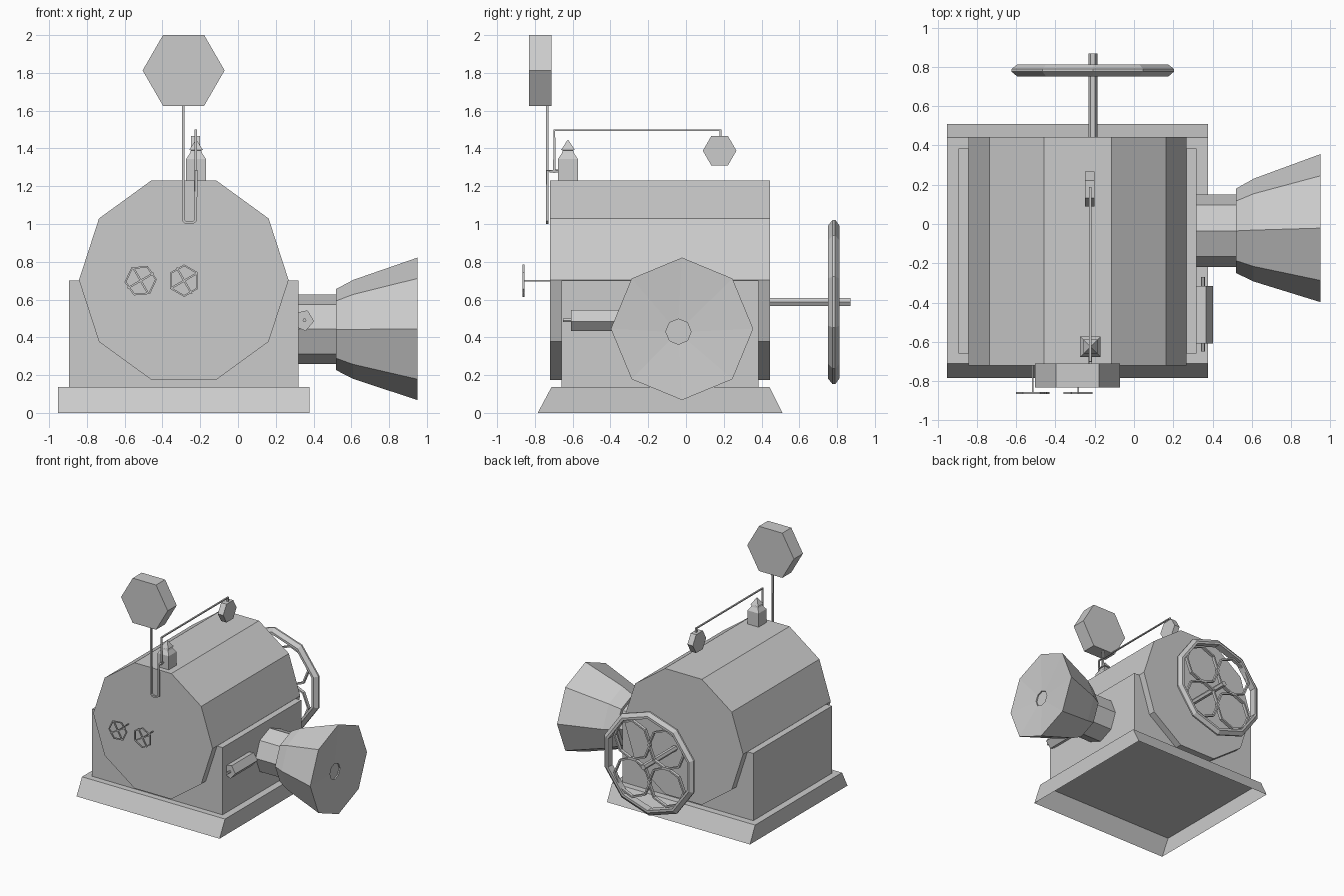
import bpy, bmesh
from math import sin, cos, pi, radians
from mathutils import Vector

if "Cube" in bpy.data.objects:
    bpy.data.objects.remove(bpy.data.objects["Cube"])

# plane axes (u, v) and extrusion axis for each direction
PLANES = {'X': (1, 2, 0), 'Y': (0, 2, 1), 'Z': (0, 1, 2)}


def ring(axis, n, r, centre, w, start=0.0):
    """Regular polygon at position w along the axis."""
    u, v, a = PLANES[axis]
    pts = []
    for i in range(n):
        t = radians(start) + 2 * pi * i / n
        p = Vector()
        p[u], p[v], p[a] = centre[0] + r * cos(t), centre[1] + r * sin(t), w
        pts.append(p)
    return pts


def loft(name, rings, closed=False, first_cap=True):
    """Skin successive rings; caps the ends unless closed on itself."""
    bm = bmesh.new()
    rs = [[bm.verts.new(p) for p in r] for r in rings]
    n = len(rs[0])
    pairs = list(zip(rs, rs[1:])) + ([(rs[-1], rs[0])] if closed else [])
    for a, b in pairs:
        for i in range(n):
            j = (i + 1) % n
            bm.faces.new((a[i], a[j], b[j], b[i]))
    if not closed:
        if first_cap:
            bm.faces.new(rs[0])
        bm.faces.new(rs[-1])
    bmesh.ops.recalc_face_normals(bm, faces=bm.faces)
    me = bpy.data.meshes.new(name)
    bm.to_mesh(me)
    bm.free()
    ob = bpy.data.objects.new(name, me)
    bpy.context.collection.objects.link(ob)
    return ob


def prism(name, axis, n, r, centre, lo, hi, start=0.0):
    return loft(name, [ring(axis, n, r, centre, w, start) for w in (lo, hi)])


def hoop(name, n, r, centre, y, half_r, half_y, start=0.0):
    """Flat polygonal ring of rectangular section facing y."""
    sec = [(-1, -1), (1, -1), (1, 1), (-1, 1)]
    return loft(name, [ring('Y', n, r + a * half_r, centre, y + b * half_y, start)
                       for a, b in sec], True)


def rect(x0, x1, y0, y1, z):
    return [Vector(p) for p in ((x0, y0, z), (x1, y0, z), (x1, y1, z), (x0, y1, z))]


def tube(name, paths, r):
    """Thin square-section rods along one or more paths, as a mesh."""
    cu = bpy.data.curves.new(name, 'CURVE')
    cu.dimensions = '3D'
    cu.bevel_depth, cu.bevel_resolution = r, 0
    cu.use_fill_caps = True
    for pts in paths:
        sp = cu.splines.new('POLY')
        sp.points.add(len(pts) - 1)
        for q, p in zip(sp.points, pts):
            q.co = (*p, 1)
            q.tilt = pi / 4
        sp.use_smooth = False
    ob = bpy.data.objects.new(name, cu)
    bpy.context.collection.objects.link(ob)
    bpy.ops.object.select_all(action='DESELECT')
    ob.select_set(True)
    bpy.context.view_layer.objects.active = ob
    bpy.ops.object.convert(target='MESH')
    return ob


# open-bottomed plinth, sloped at front and back only, and the cradle block
loft("base", [rect(-.952, .378, -.785, .51, 0), rect(-.952, .378, -.712, .442, .137)],
     first_cap=False)
loft("cradle", [rect(-.895, .319, -.66, .385, .137), rect(-.895, .319, -.66, .385, .702)],
     first_cap=False)

# ten-sided boiler
prism("boiler", 'Y', 10, .555, (-.287, .703), -.72, .444)

# octagonal horn with a shallow dished mouth
horn = [(.30, .185, -.035, .443), (.52, .185, -.035, .443), (.52, .215, -.035, .441),
        (.61, .262, -.031, .442), (.95, .377, -.021, .445), (.93, .067, -.04, .43),
        (.92, .067, -.04, .43)]
loft("horn", [ring('X', 8, r, (y, z), x) for x, r, y, z in horn])

# side cylinder and piston rod
prism("side_cylinder", 'Y', 5, .058, (.345, .49), -.61, -.315, -5)
prism("piston_rod", 'Y', 6, .01, (.352, .49), -.65, -.27)

# two small hand wheels on the front
for i, (x, a) in enumerate(((-.515, 5), (-.285, 30))):
    c = (x, .70)
    hoop(f"hand_wheel_rim_{i}", 6, .081, c, -.86, .005, .005, a)
    tube(f"hand_wheel_spokes_{i}",
         [[q, q + 2 * (Vector((x, -.86, .70)) - q)]
          for q in (ring('Y', 1, .08, c, -.86, b)[0] for b in (30, 120))], .007)
    tube(f"hand_wheel_stem_{i}", [[(x, -.865, .70), (x, -.71, .70)]], .005)

# hexagonal dial on its bent pipe
prism("dial", 'Y', 6, .217, (-.288, 1.813), -.832, -.712)
tube("dial_pipe", [[(-.29, -.735, 1.64), (-.29, -.735, 1.02), (-.275, -.735, 1.006),
                    (-.24, -.735, 1.006), (-.223, -.735, 1.02), (-.223, -.735, 1.28),
                    (-.223, -.66, 1.28)]], .01)

# square valve housing with pointed cap
cap = [(1.22, .052), (1.345, .052), (1.375, .032), (1.39, .027), (1.393, .036), (1.445, .002)]
loft("valve_housing", [rect(-.222 - h, -.222 + h, -.625 - h, -.625 + h, z) for z, h in cap])

# lever arm with hanging weight
tube("lever_arm", [[(-.223, -.697, 1.27), (-.223, -.697, 1.497), (-.223, .183, 1.497),
                    (-.223, .183, 1.45)]], .009)
prism("lever_weight", 'X', 6, .089, (.178, 1.388), -.25, -.2)

# flywheel: bevelled ten-sided rim, four inner loops, axle
hub = (-.21, .587)
section = [(.405, .752), (.435, .776), (.435, .79), (.405, .812), (.385, .812), (.385, .752)]
loft("flywheel_rim", [ring('Y', 10, r, hub, y, 90) for r, y in section], True)
for i, c in enumerate(ring('Y', 4, .222, hub, 0, 45)):
    hoop(f"flywheel_loop_{i}", 8, .163, (c.x, c.z), .782, .007, .013, 45)
prism("axle", 'Y', 6, .023, hub, .43, .87)
